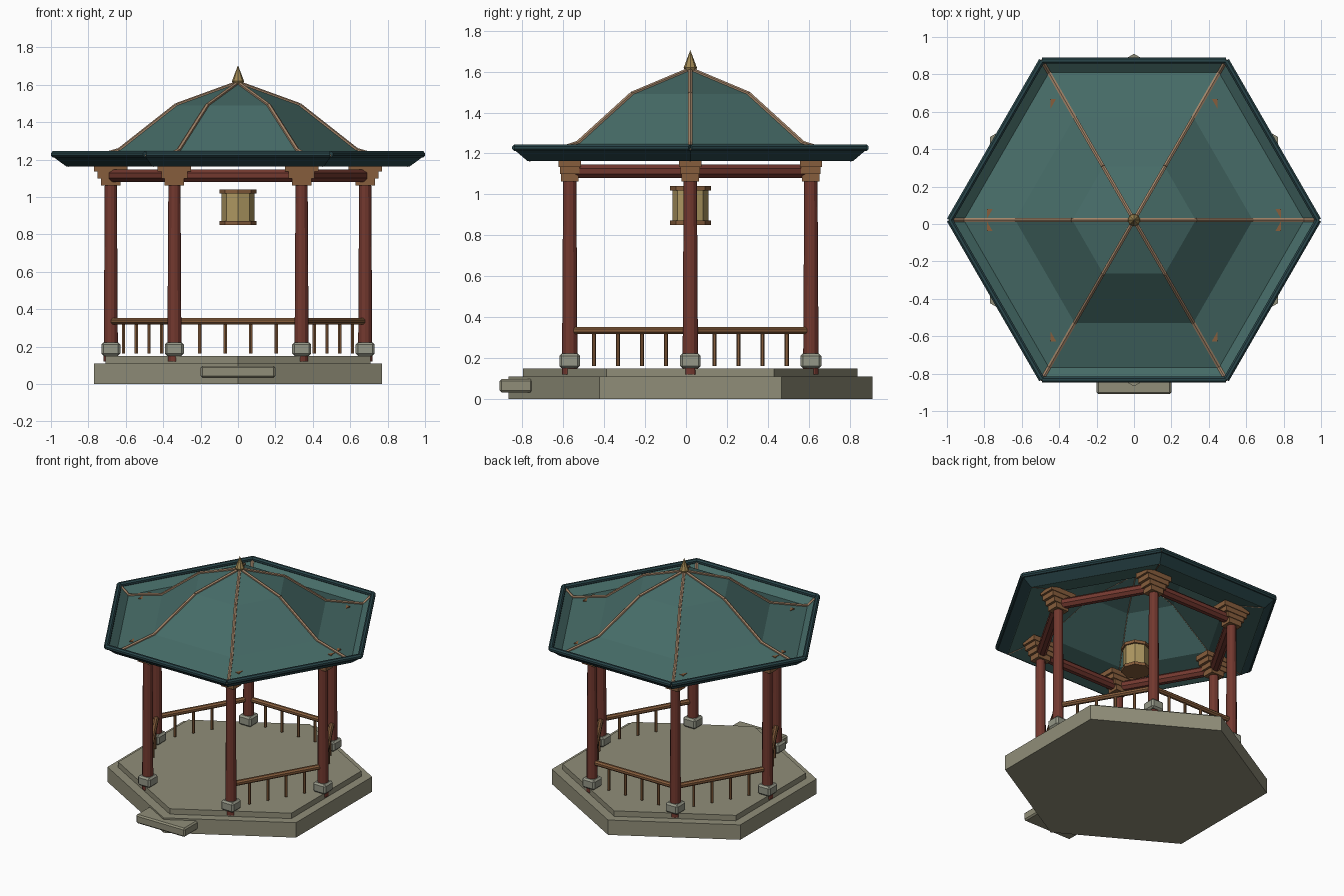
import bpy, bmesh
from math import cos, sin, pi
from mathutils import Vector, Matrix

if "Cube" in bpy.data.objects:
    bpy.data.objects.remove(bpy.data.objects["Cube"], do_unlink=True)

CY = 0.021          # y of the pavilion's axis
POST_R = 0.68       # radius of the ring of columns


def material(name, *rgb):
    m = bpy.data.materials.new(name)
    m.use_nodes = True
    m.diffuse_color = (*rgb, 1)
    m.node_tree.nodes["Principled BSDF"].inputs["Base Color"].default_value = (*rgb, 1)
    return m


stone = material("warm stone", 0.28, 0.27, 0.19)
pale_stone = material("grey stone", 0.30, 0.31, 0.245)
red = material("red lacquer", 0.17, 0.04, 0.028)
wood = material("brown wood", 0.24, 0.11, 0.045)
teal = material("teal roof", 0.062, 0.15, 0.138)
dark_teal = material("dark teal rim", 0.022, 0.06, 0.068)
tan = material("tan ridge", 0.36, 0.23, 0.14)
gold = material("brass", 0.36, 0.25, 0.09)
paper = material("lantern paper", 0.42, 0.31, 0.12)


def corner(k, r, z=0.0, turn=0.0):
    a = k * pi / 3 + turn
    return Vector((r * cos(a), CY + r * sin(a), z))


def rod(bm, p, q, r1, r2=None, sides=8, turn=0.0):
    d = q - p
    m = (Matrix.Translation((p + q) / 2) @ d.to_track_quat('Z', 'Y').to_matrix().to_4x4()
         @ Matrix.Rotation(turn, 4, 'Z'))
    bmesh.ops.create_cone(bm, cap_ends=True, segments=sides, radius1=r1,
                          radius2=r1 if r2 is None else r2, depth=d.length, matrix=m)


def upright(bm, z0, z1, r1, r2=None, sides=8, turn=0.0):
    # prism about the central axis
    c = bmesh.ops.create_cone(bm, cap_ends=True, segments=sides, radius1=r1,
                              radius2=r1 if r2 is None else r2, depth=z1 - z0,
                              matrix=Matrix.Translation((0, CY, (z0 + z1) / 2))
                              @ Matrix.Rotation(turn, 4, 'Z'))
    return c


def box(bm, c, size):
    bmesh.ops.create_cube(bm, size=1, matrix=Matrix.Translation(c) @ Matrix.Diagonal((*size, 1)))


def finish(name, bm, mat, bevel=0):
    me = bpy.data.meshes.new(name)
    bm.to_mesh(me)
    bm.free()
    me.materials.append(mat)
    ob = bpy.data.objects.new(name, me)
    bpy.context.collection.objects.link(ob)
    if bevel:
        b = ob.modifiers.new("Bevel", 'BEVEL')
        b.width, b.segments = bevel, 1
    return ob


# Two-tier platform, corners toward the front and back
for name, z0, z1, r in (("platform_base", 0, 0.11, 0.889), ("platform_top", 0.11, 0.15, 0.817)):
    bm = bmesh.new()
    upright(bm, z0, z1, r, sides=6)
    bmesh.ops.rotate(bm, verts=bm.verts, cent=(0, CY, 0), matrix=Matrix.Rotation(pi / 2, 3, 'Z'))
    # put a corner on the y axis whatever the primitive's start angle
    top = max(v.co.y for v in bm.verts) - CY
    if top < r * 0.95:
        bmesh.ops.rotate(bm, verts=bm.verts, cent=(0, CY, 0), matrix=Matrix.Rotation(pi / 6, 3, 'Z'))
    finish(name, bm, stone)

# Entrance step
bm = bmesh.new()
box(bm, (0, -0.83, 0.065), (0.4, 0.16, 0.065))
finish("entrance_step", bm, stone, 0.01)

# Columns with plinths and stepped brackets
shafts, plinths, brackets = bmesh.new(), bmesh.new(), bmesh.new()
steps = ((1.062, 1.10, 0.105, 0.085), (1.10, 1.135, 0.14, 0.095),
         (1.135, 1.17, 0.18, 0.108), (1.17, 1.206, 0.212, 0.118))
for k in range(6):
    rod(shafts, corner(k, POST_R, 0.12), corner(k, POST_R, 1.13), 0.038, 0.032, 12)
    box(plinths, corner(k, POST_R, 0.187), (0.102, 0.102, 0.072))
    for z0, z1, w, d in steps:
        box(brackets, corner(k, POST_R, (z0 + z1) / 2), (w, d, z1 - z0))
finish("columns", shafts, red)
finish("column_plinths", plinths, pale_stone, 0.012)
finish("column_brackets", brackets, wood)

# Ring beams between the column heads
bm = bmesh.new()
for k in range(6):
    rod(bm, corner(k, POST_R, 1.114), corner(k + 1, POST_R, 1.114), 0.036, turn=pi / 8)
finish("ring_beams", bm, red)

# Railings on every side but the front (side 4)
rails, balusters = bmesh.new(), bmesh.new()
for k in (0, 1, 2, 3, 5):
    p, q = corner(k, POST_R, 0.335), corner(k + 1, POST_R, 0.335)
    rod(rails, p, q, 0.019, turn=pi / 8)
    for i in range(1, 5):
        c = p.lerp(q, i / 5)
        rod(balusters, Vector((c.x, c.y, 0.163)), c, 0.01, sides=6)
finish("hand_rails", rails, wood)
finish("balusters", balusters, wood)

# Roof shell: hexagonal rings down a profile that flips up at the eave
profile = ((0.33, 1.49), (0.635, 1.25), (0.91, 1.172), (0.985, 1.228))
APEX = 1.61
bm = bmesh.new()
apex = bm.verts.new((0, CY, APEX))
rings = [[bm.verts.new(corner(k, r, z)) for k in range(6)] for r, z in profile]
for k in range(6):
    n = (k + 1) % 6
    bm.faces.new((apex, rings[0][k], rings[0][n]))
    for a, b in zip(rings, rings[1:]):
        bm.faces.new((b[k], b[n], a[n], a[k]))
roof = finish("roof_shell", bm, teal)
s = roof.modifiers.new("Thickness", 'SOLIDIFY')
s.thickness, s.offset = 0.01, -1

# Hip ridges follow the same profile; eave rim closes the edge
ridges, rim = bmesh.new(), bmesh.new()
for k in range(6):
    path = [Vector((0, CY, APEX))] + [corner(k, r, z) for r, z in profile]
    for p, q in zip(path, path[1:]):
        rod(ridges, p, q, 0.012, sides=6)
    rod(rim, corner(k, 0.985, 1.228), corner(k + 1, 0.985, 1.228), 0.018, turn=pi / 8)
finish("hip_ridges", ridges, tan)
finish("eave_rim", rim, dark_teal)

# Dark underside of the flipped eave
bm = bmesh.new()
lo, hi = ([bm.verts.new(corner(k, r, z)) for k in range(6)] for r, z in ((0.918, 1.163), (0.99, 1.216)))
for k in range(6):
    bm.faces.new((lo[k], lo[(k + 1) % 6], hi[(k + 1) % 6], hi[k]))
finish("eave_underside", bm, dark_teal)

# Finial
bm = bmesh.new()
upright(bm, 1.59, 1.62, 0.018, 0.034)
upright(bm, 1.62, 1.705, 0.032, 0.0)
finish("finial", bm, gold)

# Hanging lantern
bm = bmesh.new()
upright(bm, 0.86, 1.03, 0.088)
finish("lantern_body", bm, paper)
bm = bmesh.new()
upright(bm, 0.85, 0.872, 0.1)
upright(bm, 1.018, 1.04, 0.1)
finish("lantern_caps", bm, wood)
